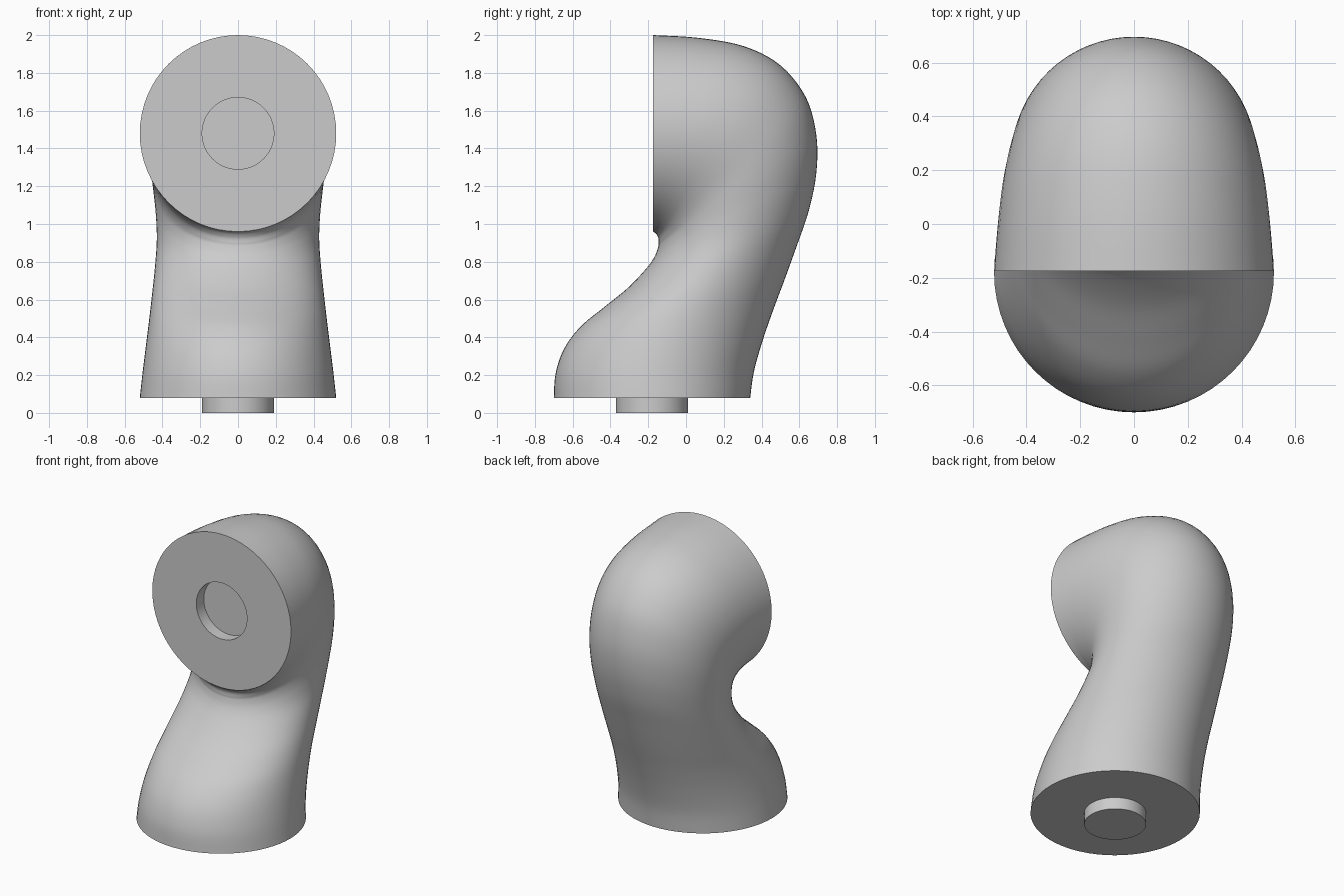
import bpy, bmesh, math
from mathutils import Vector

cube = bpy.data.objects.get("Cube")
if cube:
    bpy.data.objects.remove(cube)

SIDES, STEPS = 64, 5

grey = bpy.data.materials.new("plain grey")
grey.use_nodes = True
colour = (0.6, 0.6, 0.6, 1)
grey.diffuse_color = colour
grey.node_tree.nodes["Principled BSDF"].inputs["Base Color"].default_value = colour


def ellipse(bm, section):
    """Ring spanning the inner and outer profile points, with a half width in x."""
    yi, zi, yo, zo, width = section
    inner, outer = Vector((0, yi, zi)), Vector((0, yo, zo))
    centre, half = (inner + outer) / 2, (outer - inner) / 2
    ring = []
    for i in range(SIDES):
        a = math.tau * i / SIDES
        side = Vector((width * math.sin(a), 0, 0))
        ring.append(bm.verts.new(centre + half * math.cos(a) + side))
    return ring


def loft(name, sections):
    """Skin the rings in order, close both ends and shade smooth."""
    bm = bmesh.new()
    rings = [ellipse(bm, s) for s in sections]
    for a, b in zip(rings, rings[1:]):
        for i in range(SIDES):
            j = (i + 1) % SIDES
            bm.faces.new((a[i], a[j], b[j], b[i]))
    bm.faces.new(rings[0])
    bm.faces.new(rings[-1])
    bmesh.ops.recalc_face_normals(bm, faces=bm.faces)
    mesh = bpy.data.meshes.new(name)
    bm.to_mesh(mesh)
    bm.free()
    mesh.materials.append(grey)
    obj = bpy.data.objects.new(name, mesh)
    bpy.context.collection.objects.link(obj)
    bpy.ops.object.select_all(action='DESELECT')
    obj.select_set(True)
    bpy.context.view_layer.objects.active = obj
    bpy.ops.object.shade_smooth_by_angle(angle=math.radians(40))
    return obj


def smooth_path(keys):
    """Catmull-Rom interpolation between the key sections."""
    pts = [keys[0]] + keys + [keys[-1]]
    out = []
    for p, q, r, s in zip(pts, pts[1:], pts[2:], pts[3:]):
        for k in range(STEPS):
            t = k / STEPS
            out.append([b + t / 2 * (c - a + t * (2*a - 5*b + 4*c - d + t * (3*(b - c) + d - a)))
                        for a, b, c, d in zip(p, q, r, s)])
    return out + [keys[-1]]


# Bent body: inner y, inner z, outer y, outer z, half width
body = [
    (-.70, .08, .34, .08, .52),
    (-.69, .21, .36, .22, .505),
    (-.645, .34, .405, .38, .487),
    (-.56, .455, .46, .54, .47),
    (-.44, .555, .52, .70, .455),
    (-.31, .66, .585, .88, .44),
    (-.21, .765, .65, 1.07, .43),
    (-.165, .83, .69, 1.27, .435),
    (-.147, .88, .69, 1.47, .447),
    (-.145, .90, .635, 1.67, .46),
    (-.145, .92, .50, 1.84, .48),
    (-.15, .935, .31, 1.94, .497),
    (-.16, .95, .07, 1.985, .51),
    (-.175, .96, -.175, 2.0, .52),
]
# Round socket sunk into the front face
socket = [(y, 1.29, y, 1.67, .19) for y in (-.175, -.095)]
loft("elbow_body", smooth_path(body) + socket)

# Peg under the base
loft("base_peg", [(-.37, z, .01, z, .19) for z in (0, .09)])
